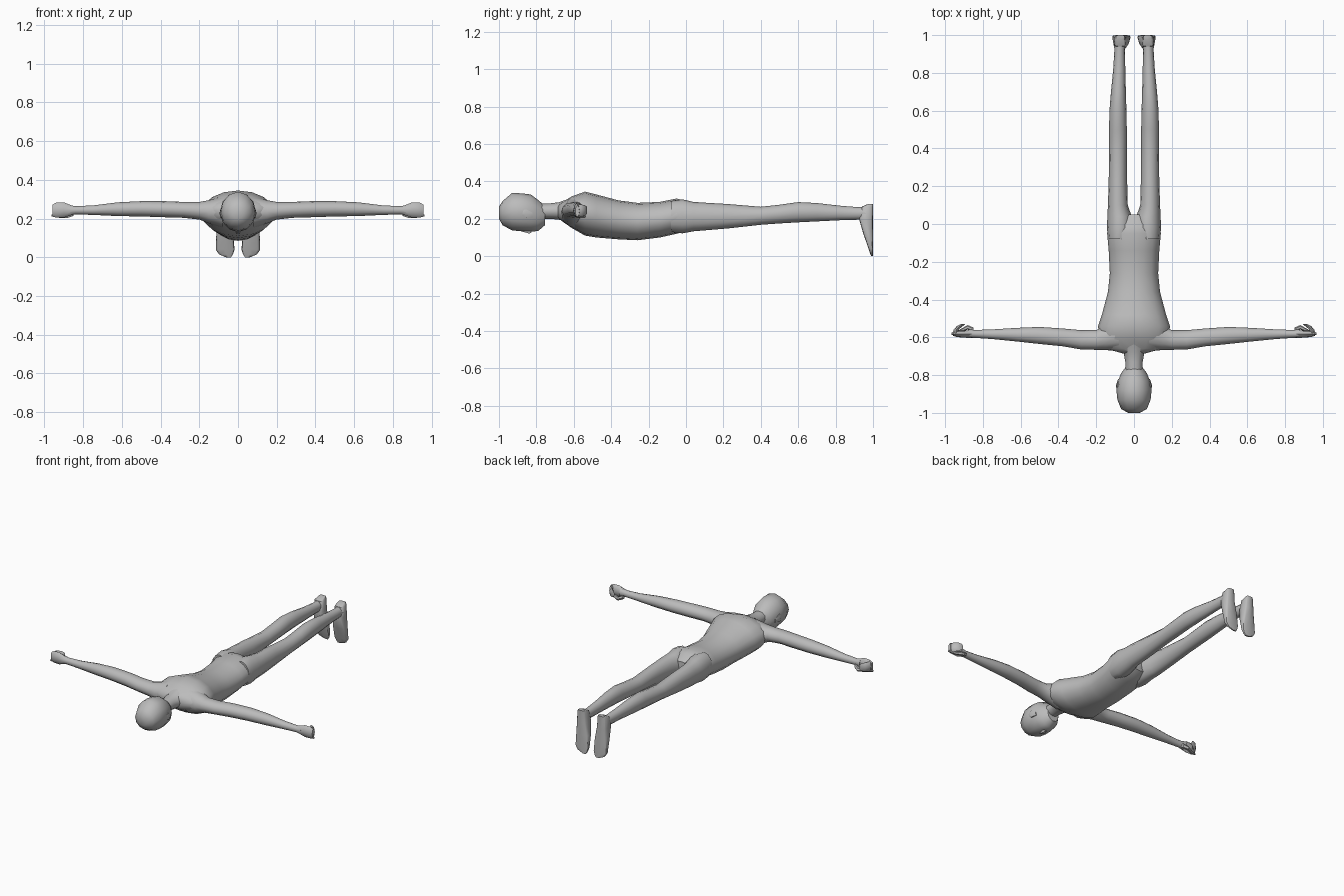
import bpy, bmesh, math

skin = bpy.data.materials.new("plain grey")
skin.diffuse_color = (0.5, 0.5, 0.5, 1)


def spow(v, e):
    return math.copysign(abs(v) ** e, v)


def loft(name, axis, rings, sides=12, square=1.0, mirror=False, angle=50):
    """Rings are (position, u_min, u_max, v_min, v_max) along the axis.
    u, v are y, z for axis X; x, z for axis Y; x, y for axis Z."""
    bm = bmesh.new()
    loops = []
    for p, u0, u1, v0, v1 in rings:
        loop = []
        for i in range(sides):
            a = 2 * math.pi * i / sides
            u = (u0 + u1) / 2 + (u1 - u0) / 2 * spow(math.cos(a), square)
            v = (v0 + v1) / 2 + (v1 - v0) / 2 * spow(math.sin(a), square)
            co = {"X": (p, u, v), "Y": (u, p, v), "Z": (u, v, p)}[axis]
            loop.append(bm.verts.new(co))
        loops.append(loop)
    for a, b in zip(loops, loops[1:]):
        for i in range(sides):
            j = (i + 1) % sides
            bm.faces.new((a[i], a[j], b[j], b[i]))
    bm.faces.new(loops[0])
    bm.faces.new(loops[-1])
    bmesh.ops.recalc_face_normals(bm, faces=bm.faces)
    me = bpy.data.meshes.new(name)
    bm.to_mesh(me)
    bm.free()
    ob = bpy.data.objects.new(name, me)
    bpy.context.collection.objects.link(ob)
    me.materials.append(skin)
    bpy.ops.object.select_all(action="DESELECT")
    bpy.context.view_layer.objects.active = ob
    ob.select_set(True)
    bpy.ops.object.shade_smooth_by_angle(angle=math.radians(angle))
    if mirror:
        ob.modifiers.new("mirror", "MIRROR").use_mirror_merge = False
    return ob


# Torso from shoulders to crotch
loft("torso", "Y", [
    (-0.685, -0.06, 0.06, 0.205, 0.275),
    (-0.66, -0.15, 0.15, 0.185, 0.29),
    (-0.61, -0.185, 0.185, 0.15, 0.32),
    (-0.54, -0.19, 0.19, 0.11, 0.345),
    (-0.48, -0.17, 0.17, 0.10, 0.33),
    (-0.36, -0.138, 0.138, 0.09, 0.298),
    (-0.26, -0.128, 0.128, 0.085, 0.285),
    (-0.14, -0.134, 0.134, 0.10, 0.29),
    (-0.05, -0.142, 0.142, 0.12, 0.308),
    (0.00, -0.138, 0.138, 0.132, 0.295),
    (0.05, -0.09, 0.09, 0.16, 0.26)], sides=16)

# Neck
loft("neck", "Y", [
    (-0.80, -0.045, 0.045, 0.20, 0.28),
    (-0.73, -0.046, 0.046, 0.20, 0.282),
    (-0.68, -0.055, 0.055, 0.195, 0.288),
    (-0.62, -0.09, 0.09, 0.18, 0.31)])

# Head, facing down, crown toward the front
loft("head", "Y", [
    (-1.00, -0.03, 0.03, 0.20, 0.265),
    (-0.98, -0.068, 0.068, 0.165, 0.295),
    (-0.93, -0.088, 0.088, 0.138, 0.338),
    (-0.88, -0.093, 0.093, 0.133, 0.336),
    (-0.83, -0.084, 0.084, 0.130, 0.33),
    (-0.79, -0.068, 0.068, 0.135, 0.30),
    (-0.755, -0.042, 0.042, 0.165, 0.27)], sides=12)
loft("nose", "Y", [
    (-0.885, -0.006, 0.006, 0.132, 0.16),
    (-0.838, -0.016, 0.016, 0.118, 0.16),
    (-0.825, -0.012, 0.012, 0.125, 0.16)], sides=6)
loft("ear", "Y", [
    (-0.875, 0.075, 0.092, 0.215, 0.245),
    (-0.855, 0.072, 0.096, 0.20, 0.255),
    (-0.82, 0.065, 0.084, 0.205, 0.235)], sides=6, mirror=True)

# Arms stretched out sideways
loft("arm", "X", [
    (0.08, -0.67, -0.50, 0.15, 0.315),
    (0.15, -0.668, -0.535, 0.175, 0.295),
    (0.20, -0.666, -0.562, 0.195, 0.286),
    (0.28, -0.664, -0.562, 0.204, 0.286),
    (0.38, -0.647, -0.553, 0.207, 0.29),
    (0.50, -0.635, -0.545, 0.211, 0.29),
    (0.62, -0.622, -0.55, 0.213, 0.284),
    (0.75, -0.609, -0.558, 0.219, 0.268),
    (0.84, -0.603, -0.561, 0.222, 0.264),
    (0.88, -0.602, -0.558, 0.215, 0.272)], mirror=True)

# Loosely curled hands
loft("palm", "X", [
    (0.85, -0.603, -0.561, 0.222, 0.264),
    (0.90, -0.602, -0.565, 0.205, 0.284),
    (0.94, -0.598, -0.565, 0.205, 0.282),
    (0.958, -0.592, -0.57, 0.212, 0.272)], sides=8, mirror=True)
loft("curled_fingers", "Y", [
    (-0.585, 0.925, 0.958, 0.21, 0.278),
    (-0.56, 0.93, 0.955, 0.212, 0.276),
    (-0.54, 0.905, 0.938, 0.215, 0.272),
    (-0.53, 0.895, 0.918, 0.225, 0.265)], sides=8, mirror=True)
loft("thumb", "X", [
    (0.85, -0.575, -0.548, 0.212, 0.24),
    (0.88, -0.558, -0.535, 0.202, 0.226),
    (0.925, -0.578, -0.56, 0.203, 0.222),
    (0.965, -0.588, -0.575, 0.21, 0.222)], sides=6, mirror=True)

# Legs
loft("leg", "Y", [
    (-0.08, 0.02, 0.138, 0.13, 0.295),
    (-0.02, 0.006, 0.143, 0.122, 0.304),
    (0.04, 0.012, 0.141, 0.133, 0.29),
    (0.10, 0.033, 0.138, 0.138, 0.286),
    (0.22, 0.036, 0.134, 0.148, 0.279),
    (0.40, 0.038, 0.132, 0.168, 0.264),
    (0.50, 0.038, 0.132, 0.175, 0.275),
    (0.60, 0.04, 0.13, 0.181, 0.289),
    (0.70, 0.043, 0.122, 0.186, 0.284),
    (0.82, 0.046, 0.11, 0.192, 0.27),
    (0.92, 0.048, 0.104, 0.195, 0.262),
    (0.965, 0.045, 0.106, 0.195, 0.265)], mirror=True)

# Feet hanging down with flat soles at the back
loft("foot", "Z", [
    (0.28, 0.05, 0.095, 0.975, 1.0),
    (0.265, 0.044, 0.104, 0.94, 1.0),
    (0.20, 0.038, 0.108, 0.925, 1.0),
    (0.12, 0.024, 0.112, 0.948, 1.0),
    (0.04, 0.018, 0.115, 0.976, 1.0),
    (0.015, 0.026, 0.098, 0.984, 1.0),
    (0.0, 0.036, 0.062, 0.99, 1.0)], sides=12, square=0.5, mirror=True)
